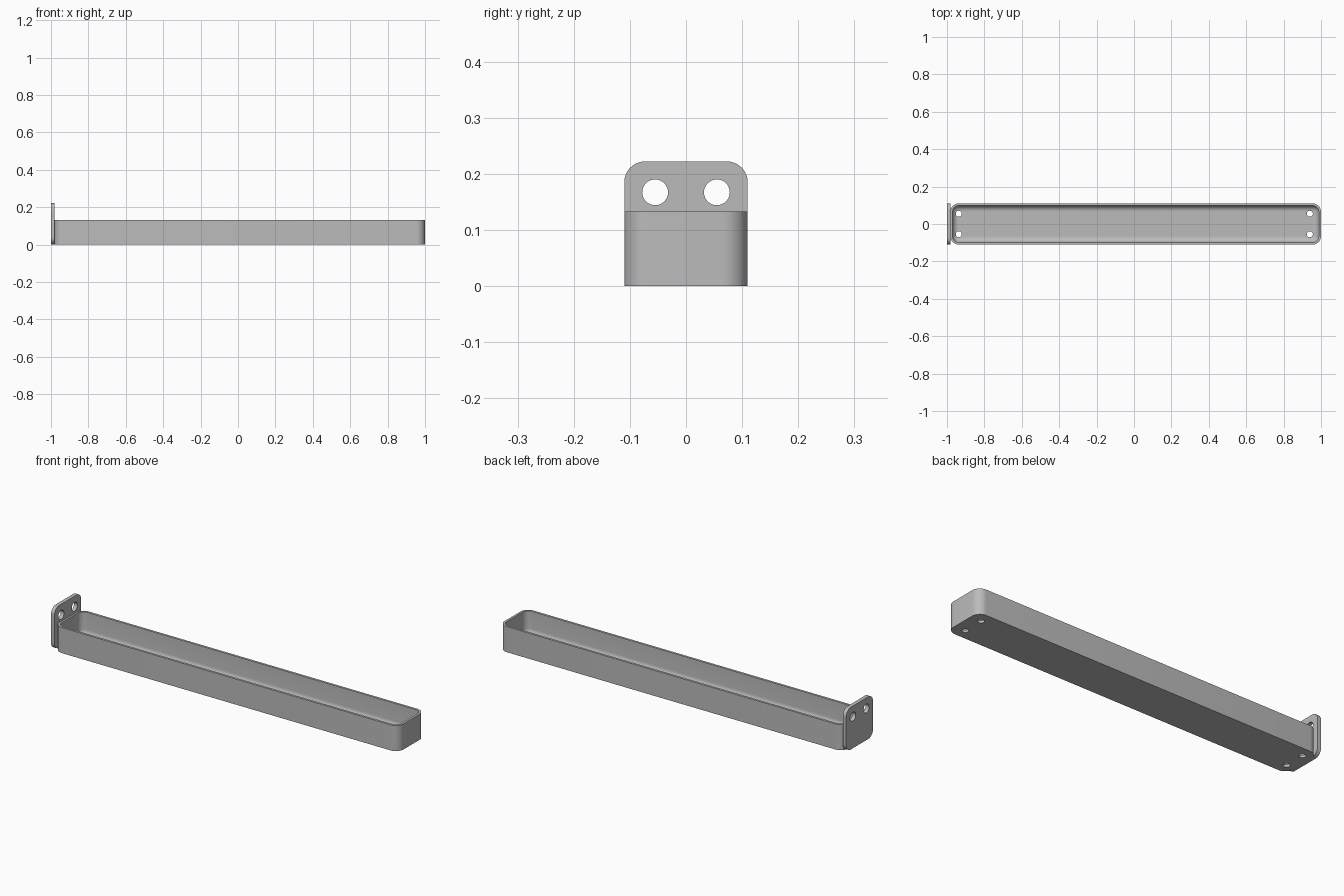
import bpy, bmesh, math
from mathutils import Matrix

cube = bpy.data.objects.get("Cube")
if cube:
    bpy.data.objects.remove(cube)

grey = bpy.data.materials.new("plain grey")
grey.use_nodes = True
colour = (0.5, 0.5, 0.5, 1)
grey.diffuse_color = colour
grey.node_tree.nodes["Principled BSDF"].inputs["Base Color"].default_value = colour


def rounded_rect(u0, u1, v0, v1, r, steps=10):
    """Outline points, counter-clockwise."""
    corners = [(u1 - r, v1 - r), (u0 + r, v1 - r), (u0 + r, v0 + r), (u1 - r, v0 + r)]
    return [(cu + r * math.cos(a), cv + r * math.sin(a))
            for k, (cu, cv) in enumerate(corners)
            for a in [math.pi / 2 * (k + i / steps) for i in range(steps + 1)]]


def loft(name, rings):
    """Skin a stack of matching rings and cap both ends."""
    bm = bmesh.new()
    loops = [[bm.verts.new(p) for p in ring] for ring in rings]
    n = len(loops[0])
    for a, b in zip(loops, loops[1:]):
        for i in range(n):
            j = (i + 1) % n
            bm.faces.new((a[i], a[j], b[j], b[i]))
    bm.faces.new(loops[0][::-1])
    bm.faces.new(loops[-1])
    bmesh.ops.recalc_face_normals(bm, faces=bm.faces)
    return finish(name, bm)


def finish(name, bm):
    mesh = bpy.data.meshes.new(name)
    bm.to_mesh(mesh)
    bm.free()
    mesh.materials.append(grey)
    ob = bpy.data.objects.new(name, mesh)
    bpy.context.collection.objects.link(ob)
    return ob


def drill(target, name, radius, depth, places, turn):
    """Cut round holes at the given places."""
    bm = bmesh.new()
    for place in places:
        bmesh.ops.create_cone(bm, cap_ends=True, segments=32, radius1=radius,
                              radius2=radius, depth=depth,
                              matrix=Matrix.Translation(place) @ turn)
    cutter = finish(name, bm)
    cutter.hide_render = True
    cutter.hide_set(True)
    cut = target.modifiers.new("holes", "BOOLEAN")
    cut.operation, cut.solver, cut.object = "DIFFERENCE", "EXACT", cutter
    bpy.ops.object.select_all(action="DESELECT")
    bpy.context.view_layer.objects.active = target
    target.select_set(True)
    bpy.ops.object.modifier_apply(modifier=cut.name)
    bpy.data.objects.remove(cutter)
    bpy.ops.object.shade_smooth_by_angle(angle=math.radians(30))


# Tray: outer wall, rim, inner wall, then a fillet down to the floor
wall, floor, fillet = 0.012, 0.012, 0.03
section = [(0, 0), (0, 0.133), (wall, 0.133)]
for i in range(9):
    a = math.pi / 2 * i / 8
    section.append((wall + fillet * (1 - math.cos(a)),
                    floor + fillet * (1 - math.sin(a))))
tray = loft("tray", [
    [(x, y, z) for x, y in rounded_rect(-0.982 + d, 1 - d, -0.11 + d, 0.11 - d,
                                        max(0.045 - d, 0.003))]
    for d, z in section])
drill(tray, "floor_hole_cutter", 0.016, 0.1,
      [(x, y, 0) for x in (-0.937, 0.94) for y in (-0.055, 0.055)], Matrix())

# End plate: upright tab with rounded corners
plate = loft("end_plate", [
    [(x, y, z) for y, z in rounded_rect(-0.11, 0.11, 0.002, 0.222, 0.037)]
    for x in (-1, -0.98)])
drill(plate, "plate_hole_cutter", 0.023, 0.2,
      [(-0.99, y, 0.167) for y in (-0.055, 0.055)],
      Matrix.Rotation(math.pi / 2, 4, "Y"))
